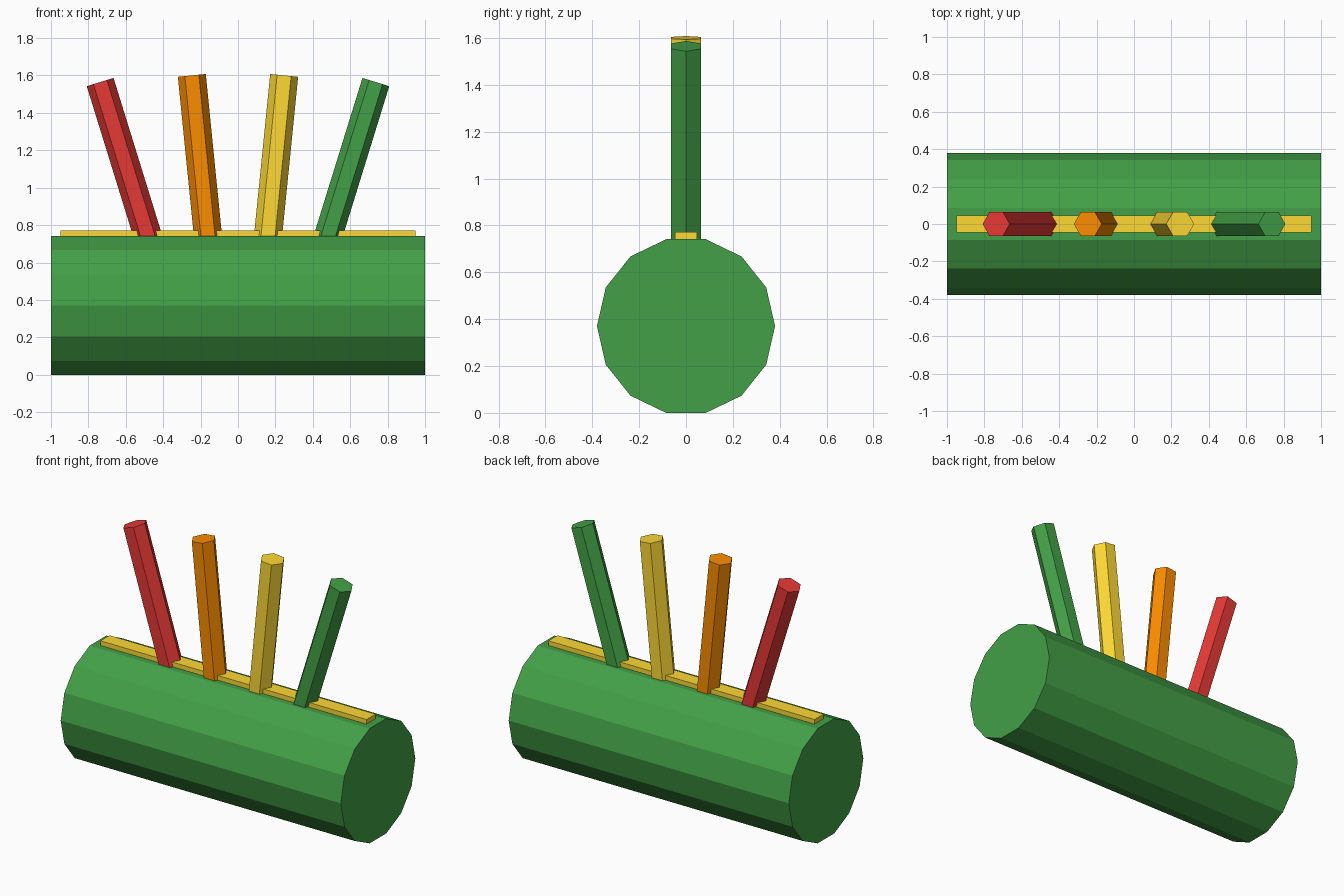
import bpy, bmesh, math

if "Cube" in bpy.data.objects:
    bpy.data.objects.remove(bpy.data.objects["Cube"])


def material(name, hex_code):
    # Hex colour converted to linear values
    rgb = [int(hex_code[i:i + 2], 16) / 255 for i in (0, 2, 4)]
    lin = [((c + 0.055) / 1.055) ** 2.4 if c > 0.04045 else c / 12.92 for c in rgb]
    mat = bpy.data.materials.new(name)
    mat.diffuse_color = (*lin, 1)
    mat.use_nodes = True
    mat.node_tree.nodes["Principled BSDF"].inputs["Base Color"].default_value = mat.diffuse_color
    return mat


def finish(name, bm, mat, location, tilt=0):
    bmesh.ops.recalc_face_normals(bm, faces=bm.faces)
    mesh = bpy.data.meshes.new(name)
    bm.to_mesh(mesh)
    bm.free()
    mesh.materials.append(mat)
    obj = bpy.data.objects.new(name, mesh)
    obj.location = location
    obj.rotation_euler = (0, tilt, 0)
    bpy.context.collection.objects.link(obj)
    return obj


def prism(name, sides, radius, length, phase, mat, location, tilt):
    # Regular prism rising from its base, leaned sideways by tilt
    bm = bmesh.new()
    rings = []
    for z in (0, length):
        rings.append([bm.verts.new((radius * math.cos(phase + 2 * math.pi * i / sides),
                                    radius * math.sin(phase + 2 * math.pi * i / sides), z))
                      for i in range(sides)])
    low, high = rings
    for i in range(sides):
        j = (i + 1) % sides
        bm.faces.new((low[i], low[j], high[j], high[i]))
    bm.faces.new(low[::-1])
    bm.faces.new(high)
    return finish(name, bm, mat, location, tilt)


red = material("red", "E53935")
orange = material("orange", "FB8C00")
yellow = material("yellow", "FDD835")
green = material("green", "43A047")

# Fourteen-sided body lying along x
R = 0.38
prism("body", 14, R, 2.0, math.pi / 2, green,
      (-1, 0, R * math.cos(math.pi / 14)), math.pi / 2)

# Flat strip along the top
bm = bmesh.new()
bmesh.ops.create_cube(bm, size=1)
bmesh.ops.scale(bm, vec=(1.9, 0.092, 0.06), verts=bm.verts)
finish("top_strip", bm, yellow, (0, 0, 0.741))

# Fan of hexagonal sticks
for k, (label, mat) in enumerate((("red", red), ("orange", orange),
                                  ("yellow", yellow), ("green", green))):
    step = 2 * k - 3
    prism(label + "_stick", 6, 0.075, 0.9, 0, mat, (0.157 * step, 0, 0.705), 0.1 * step)
